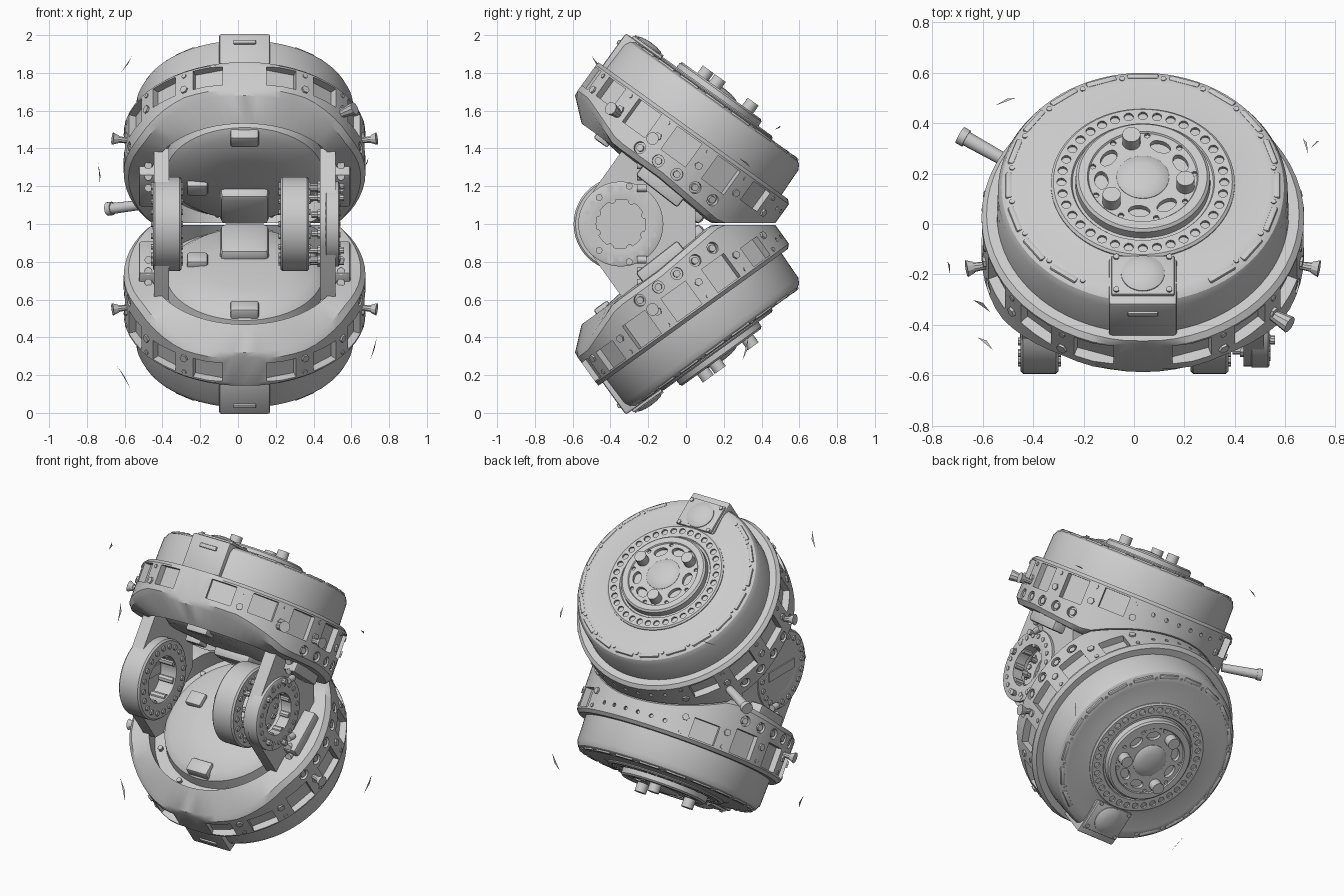
import bpy, bmesh, math
from math import pi, cos, sin, radians
from mathutils import Matrix, Vector

if "Cube" in bpy.data.objects:
    bpy.data.objects.remove(bpy.data.objects["Cube"])

T, S = Matrix.Translation, Matrix.Diagonal
R = Matrix.Rotation
CX = 0.035
# frame of the tilted upper drum: origin at outer face centre, local z along its axis
DRUM = T((CX, 0.16, 1.665)) @ R(radians(-35.8), 4, 'X')
MIRROR = T((0, 0, 2)) @ S((1, 1, -1, 1))


def radial(a, r, n):
    """Frame at angle a (degrees), radius r, height n, with z pointing outwards."""
    return R(radians(a), 4, 'Z') @ T((r, 0, n)) @ R(pi / 2, 4, 'Y')


def polar(a, r, n):
    return R(radians(a), 4, 'Z') @ T((r, 0, n))


def along_x(x, y, z):
    return T((x, y, z)) @ R(pi / 2, 4, 'Y')


def cyl(bm, M, r, h, r2=None, seg=16):
    bmesh.ops.create_cone(bm, cap_ends=True, segments=seg, radius1=r,
                          radius2=r if r2 is None else r2, depth=h, matrix=M)


def box(bm, M, size, bevel=0):
    vs = bmesh.ops.create_cube(bm, size=1, matrix=M @ S((*size, 1)))['verts']
    if bevel:
        es = list({e for v in vs for e in v.link_edges})
        bmesh.ops.bevel(bm, geom=es, offset=bevel, segments=2, profile=0.5, affect='EDGES')


def lathe(bm, prof, seg=72, M=Matrix()):
    """Revolve a closed (radius, height) profile about z."""
    rings = [[bm.verts.new(M @ Vector((r * cos(2 * pi * i / seg), r * sin(2 * pi * i / seg), z)))
              for r, z in prof] for i in range(seg)]
    k = len(prof)
    for i in range(seg):
        a, b = rings[i], rings[(i + 1) % seg]
        for j in range(k):
            bm.faces.new((a[j], b[j], b[(j + 1) % k], a[(j + 1) % k]))
    bmesh.ops.remove_doubles(bm, verts=[v for q in rings for v in q], dist=1e-5)
    bmesh.ops.recalc_face_normals(bm, faces=bm.faces)


def make(name, bm, M=Matrix(), pair=False, cut=None):
    """Turn a bmesh into an object, optionally cut it and mirror it to the lower half."""
    me = bpy.data.meshes.new(name)
    bm.to_mesh(me)
    bm.free()
    if cut:
        cm = bpy.data.meshes.new('cutter')
        cut.to_mesh(cm)
        cut.free()
        co, ob = bpy.data.objects.new('cutter', cm), bpy.data.objects.new('temp', me)
        co.hide_render = True
        for o in (co, ob):
            bpy.context.collection.objects.link(o)
        mod = ob.modifiers.new('cut', 'BOOLEAN')
        mod.operation, mod.solver, mod.object = 'DIFFERENCE', 'EXACT', co
        cutme = bpy.data.meshes.new_from_object(ob.evaluated_get(bpy.context.evaluated_depsgraph_get()))
        me = cutme if len(cutme.polygons) else me
        for o in (co, ob):
            bpy.data.objects.remove(o)
    b = bmesh.new()
    b.from_mesh(me)
    b.transform(M)
    for f in b.faces:
        f.smooth = True
    for e in b.edges:
        e.smooth = e.calc_face_angle(3) < radians(32)
    b.to_mesh(me)
    b.free()
    label = ('upper_' if pair else '') + name
    bpy.context.collection.objects.link(bpy.data.objects.new(label, me))
    if pair:
        lo = me.copy()
        lo.transform(MIRROR)
        lo.flip_normals()
        bpy.context.collection.objects.link(bpy.data.objects.new('lower_' + name, lo))


# drum body with inner dome
bm = bmesh.new()
lathe(bm, [(0, 0), (.36, 0), (.40, -.012), (.50, -.006), (.535, -.01), (.56, -.025), (.575, -.055), (.58, -.25),
           (.53, -.25), (.53, -.42), (.43, -.43), (.415, -.49), (.37, -.525), (.2, -.545), (0, -.55)], 80)
make('drum_body', bm, DRUM, True)

# flange ring with pockets, flattened front, levelled at the mid plane
bm, cut = bmesh.new(), bmesh.new()
lathe(bm, [(.56, -.21), (.62, -.21), (.64, -.23), (.64, -.485), (.615, -.515), (.5, -.525), (.5, -.28)], 60)
for v in bm.verts:
    r = math.hypot(v.co.x, v.co.y)
    if v.co.z < -.45:
        if r > .6:
            v.co.z += .09 * min(1, max(0, (-v.co.y - .3) / .25))
        v.co.z -= .05 * max(0, v.co.y / .6)
        v.co.z = max(v.co.z, (1.004 - 1.665 + .585 * v.co.y) / .811)
    if r > .6:
        v.co.y = max(v.co.y, -.615 - .1 * (r - .6))
pockets = [a for k in (-72, -48, -24, 0, 24, 48) for a in (k, 180 - k)]
for a in pockets:
    lift = .03 if a in (-48, -72, 228, 252, 48, 132) else 0
    box(cut, radial(a, .645, -.315 + lift / 2), (.15 - lift, .16, .10))
HOLES = (-16, -5, 6, 17, 28, 152, 163, 174, 185, 196)
for a in HOLES:
    cyl(cut, radial(a, .645, -.448), .032, .06)
for a in range(70, 111, 8):
    cyl(cut, radial(a, .645, -.285), .012, .05, seg=10)
make('flange_ring', bm, DRUM, True, cut)

# flange bolts, hole inserts and plugs
bm = bmesh.new()
for k in (-60, -36, -12, 12, 36, 60):
    for a in (k, 180 - k):
        cyl(bm, radial(a, .635, -.345), .022, .03, seg=6)
        cyl(bm, radial(a, .635, -.255), .013, .02, seg=10)
for a in HOLES:
    cyl(bm, radial(a, .617, -.448), .019, .035, seg=12)
for a in (-12, 192):
    cyl(bm, radial(a, .66, -.37), .014, .08, .02, 10)
    cyl(bm, radial(a, .70, -.37), .022, .03, .034, 10)
make('flange_bolts', bm, DRUM, True)

# stepped hub with hole circle and oval windows
bm, cut = bmesh.new(), bmesh.new()
lathe(bm, [(0, -.02), (.365, -.02), (.365, .004), (.355, .012), (.285, .012), (.28, .004), (.268, .004),
           (.266, .04), (.255, .05), (.22, .05), (.215, .043), (0, .043)], 72)
for i in range(36):
    cyl(cut, polar(i * 10, .323, .02), .019, .05, seg=10)
for k in range(9):
    a = 105 + 40 * k
    if k % 3:
        cyl(cut, polar(a, .165, .05) @ S((.75, 1.2, 1, 1)), .036, .06, seg=20)
    cyl(cut, polar(a + 20, .205, .05), .012, .04, seg=8)
make('hub', bm, DRUM, True, cut)

# hub posts and centre cap
bm = bmesh.new()
for k in range(3):
    cyl(bm, polar(105 + 120 * k, .175, .065), .036, .07, seg=20)
lathe(bm, [(0, .03), (.104, .03), (.104, .045), (.09, .055), (.055, .064), (0, .068)], 40)
make('hub_posts_and_cap', bm, DRUM, True)

# raised bars along the shoulder
bm = bmesh.new()
for i in range(20):
    a = -90 + 18 * i
    if i not in (0, 1, 19):
        box(bm, polar(a, .532, -.016), (.026, .125, .022), .008)
        cyl(bm, polar(a + 9, .525, -.012), .011, .016, seg=8)
make('shoulder_bars', bm, DRUM, True)

# front block with domed button
bm = bmesh.new()
box(bm, T((0, -.475, -.115)), (.27, .23, .23), .012)
box(bm, T((0, -.455, .004)), (.25, .19, .02), .006)
lathe(bm, [(0, .0), (.088, .0), (.086, .018), (.065, .03), (.035, .036), (0, .038)], 32, T((0, -.45, 0)))
for sx in (-1, 1):
    for y in (-.37, -.53):
        cyl(bm, T((sx * .105, y, .014)), .012, .016, seg=10)
box(bm, T((0, -.59, -.06)), (.12, .02, .025), .005)
make('front_block', bm, DRUM, True)

# inner dome fittings
bm = bmesh.new()
box(bm, T((0, .19, -.555)), (.26, .26, .09), .03)
box(bm, T((-.25, .05, -.54)), (.11, .09, .06), .012)
box(bm, T((0, -.36, -.51)), (.15, .09, .08), .012)
for i in range(10):
    cyl(bm, polar(i * 36, .46, -.43), .016, .04, seg=8)
make('inner_fittings', bm, DRUM, True)

# side blocks joining flange and hinge
bm = bmesh.new()
for s in (-1, 1):
    box(bm, T((CX + s * .50, -.12, 1.22)) @ R(radians(-38), 4, 'X'), (.12, .28, .12), .015)
    for i in range(3):
        cyl(bm, T((CX + s * .51, -.235, 1.19 + i * .06)) @ R(pi / 2, 4, 'X'), .02, .05, seg=12)
make('side_blocks', bm, Matrix(), True)

# hinge plates with arms reaching both drums
HY = -.345
for s, name in ((-1, 'left_hinge_plate'), (1, 'right_hinge_plate')):
    bm, cut = bmesh.new(), bmesh.new()
    outline = [(HY + .22 * cos(i * pi / 16), 1 + .22 * sin(i * pi / 16)) for i in range(32)]
    outline += [(-.33, 1.40), (-.25, 1.40), (.05, 1.09), (.05, .91), (-.25, .60), (-.33, .60)]
    for y, z in outline:
        for d in (.40, .48):
            bm.verts.new((CX + s * d, y, z))
    hull = bmesh.ops.convex_hull(bm, input=bm.verts)
    bmesh.ops.delete(bm, geom=list({g for g in hull['geom_interior'] + hull['geom_unused']
                                    if isinstance(g, bmesh.types.BMVert)}), context='VERTS')
    bmesh.ops.dissolve_limit(bm, angle_limit=.01, verts=bm.verts, edges=bm.edges)
    bmesh.ops.recalc_face_normals(bm, faces=bm.faces)
    cyl(cut, along_x(CX + s * .44, HY, 1), .145, .3, seg=40)
    make(name, bm, cut=cut)

# hinge rings, bolt circles, back disc
ring = [(.145, -.07), (.17, -.075), (.24, -.075), (.25, -.065), (.25, .065), (.24, .075), (.17, .075), (.145, .07)]
for x, name in ((-.375, 'left_hinge_ring'), (.30, 'right_hinge_ring'), (.50, 'outer_hinge_ring')):
    bm = bmesh.new()
    M = along_x(x, HY, 1) @ (S((.9, .9, .5, 1)) if x > .4 else Matrix())
    lathe(bm, ring, 48, M)
    for i in range(20):
        cyl(bm, M @ polar(i * 18, .205, 0), .016, .17, seg=8)
    for i in range(8):
        cyl(bm, M @ polar(i * 45 + 20, .15, 0), .022, .12, seg=8)
    make(name, bm)
bm = bmesh.new()
cyl(bm, along_x(-.43, HY, 1), .146, .03, seg=40)
box(bm, T((-.43, HY, 1)), (.045, .26, .06))
make('hinge_disc', bm)

# small pins beside the right hinge
bm = bmesh.new()
for y, z, l in ((-.46, 1.14, .2), (-.40, 1.19, .16), (-.50, 1.05, .14), (-.30, 1.2, .2)):
    for zz in (z, 2 - z):
        cyl(bm, along_x(.46, y, zz), .018, l, seg=10)
        cyl(bm, along_x(.44, y, zz), .028, .04, seg=10)
make('hinge_pins', bm)

# single long rod at back left, plus one extra front plug
bm = bmesh.new()
a, b = Vector((-.48, .235, 1.105)), Vector((-.685, .35, 1.08))
M = T((a + b) / 2) @ (b - a).to_track_quat('Z', 'Y').to_matrix().to_4x4()
cyl(bm, M, .025, (b - a).length, .03)
cyl(bm, M @ T((0, 0, .11)), .036, .03)
cyl(bm, DRUM @ radial(-36, .67, -.37), .02, .1, .035, 10)
make('side_rod', bm)

# loose slivers floating around the drums
bm = bmesh.new()
for x, y, z, dx, dy, dz in ((-.62, -.45, 1.8, .06, -.05, .09), (-.73, -.2, 1.2, -.01, .05, .12),
                            (-.64, -.3, .25, .07, -.05, -.12), (.70, .3, .28, .035, .03, .12),
                            (-.55, .47, 1.5, .08, .03, .02), (.67, .34, 1.3, .02, -.06, .05)):
    p, d = Vector((x, y, z)), Vector((dx, dy, dz))
    bm.faces.new([bm.verts.new(q) for q in (p, p + d * .5 + Vector((.006, .012, 0)), p + d)])
make('loose_slivers', bm)
